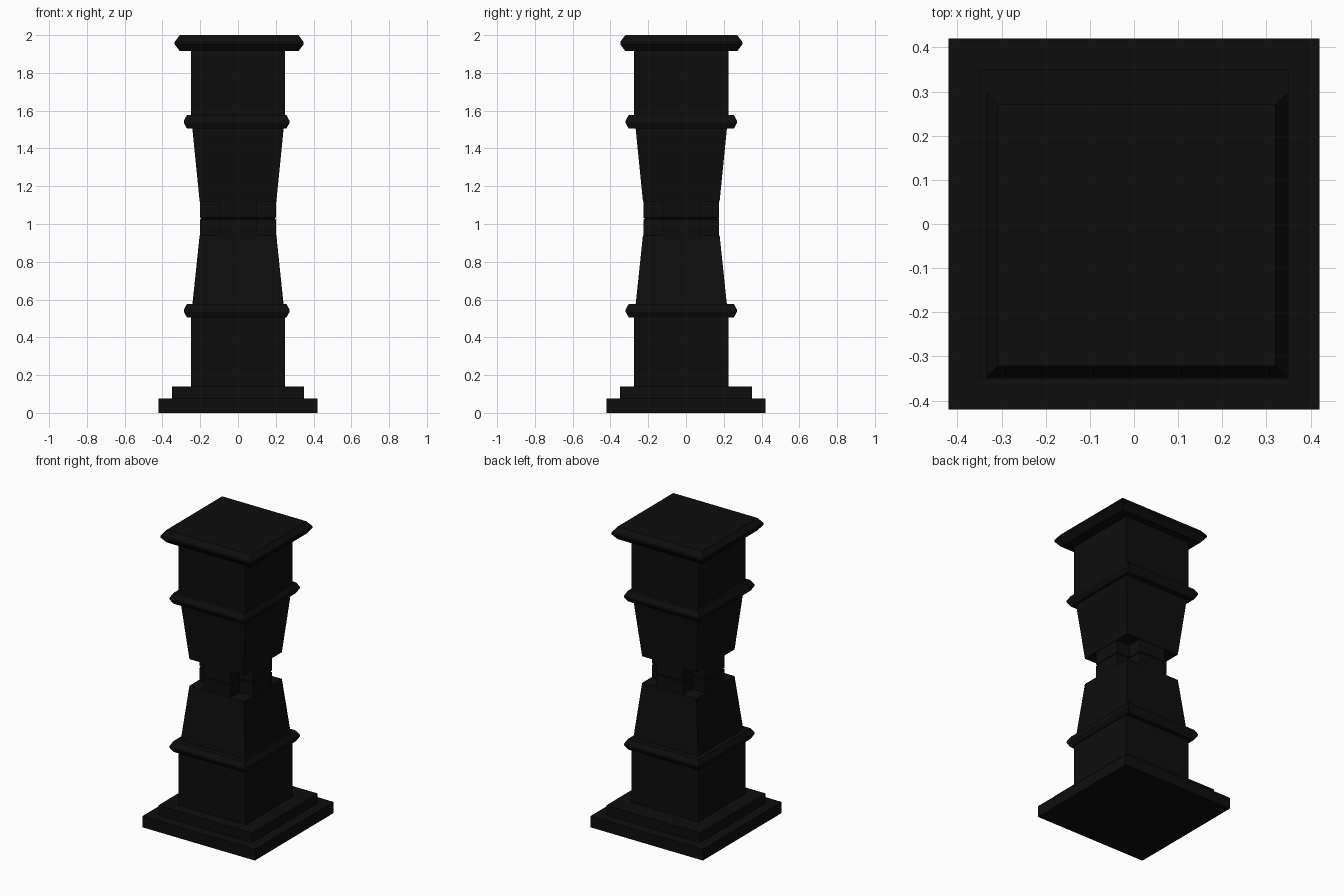
import bpy
import bmesh

cube = bpy.data.objects.get("Cube")
if cube:
    bpy.data.objects.remove(cube, do_unlink=True)

stone = bpy.data.materials.new("black stone")
stone.use_nodes = True
colour = (0.004, 0.004, 0.004, 1)
stone.diffuse_color = colour
stone.node_tree.nodes["Principled BSDF"].inputs["Base Color"].default_value = colour


def square(rx, ry):
    return [(-rx, -ry), (rx, -ry), (rx, ry), (-rx, ry)]


def cross(r, notch):
    """Square outline with a square pocket taken out of every corner."""
    a = r - notch
    return [(-a, -r), (a, -r), (a, -a), (r, -a), (r, a), (a, a),
            (a, r), (-a, r), (-a, a), (-r, a), (-r, -a), (-a, -a)]


def loft(name, sections, cx=0.0, cy=0.0):
    """Solid skinned through (height, outline) sections."""
    bm = bmesh.new()
    rings = [[bm.verts.new((x + cx, y + cy, z)) for x, y in outline]
             for z, outline in sections]
    for low, high in zip(rings, rings[1:]):
        for i in range(len(low)):
            j = (i + 1) % len(low)
            bm.faces.new((low[i], low[j], high[j], high[i]))
    bm.faces.new(rings[0][::-1])
    bm.faces.new(rings[-1])
    bmesh.ops.recalc_face_normals(bm, faces=bm.faces)
    mesh = bpy.data.meshes.new(name)
    bm.to_mesh(mesh)
    bm.free()
    mesh.materials.append(stone)
    obj = bpy.data.objects.new(name, mesh)
    bpy.context.collection.objects.link(obj)
    return obj


def block(name, z0, z1, r0, r1, cy=0.0):
    return loft(name, [(z0, square(r0, r0)), (z1, square(r1, r1))], cy=cy)


def moulding(name, z0, z1, rx, ry, bevel, cx, cy):
    """Square band whose edge comes to a blunt point."""
    flat = square(rx - bevel, ry - bevel)
    mid = (z0 + z1) / 2
    tip = (z1 - z0) * 0.08
    return loft(name, [(z0, flat), (mid - tip, square(rx, ry)),
                       (mid + tip, square(rx, ry)), (z1, flat)], cx, cy)


SHIFT = -0.025  # the shaft stands slightly forward on its base

# Stepped base
block("plinth", 0, 0.075, 0.42, 0.42)
block("plinth_step", 0.075, 0.14, 0.35, 0.35)

# Shaft
block("lower_shaft", 0.14, 0.54, 0.25, 0.25, SHIFT)
block("lower_taper", 0.54, 0.94, 0.245, 0.203, SHIFT)
block("upper_taper", 1.12, 1.54, 0.203, 0.245, SHIFT)
block("upper_shaft", 1.54, 1.93, 0.25, 0.25, SHIFT)

# Waist with corner pockets and a fine seam
body, seam = cross(0.2, 0.1), cross(0.196, 0.1)
loft("waist", [(0.94, body), (1.024, body), (1.027, seam),
               (1.031, seam), (1.034, body), (1.12, body)], cy=SHIFT)

# Mouldings and cap
for name, z in (("lower_moulding", 0.505), ("upper_moulding", 1.505)):
    moulding(name, z, z + 0.072, 0.28, 0.295, 0.017, -0.007, SHIFT)
moulding("cap", 1.915, 2.0, 0.341, 0.323, 0.027, 0.006, SHIFT)
